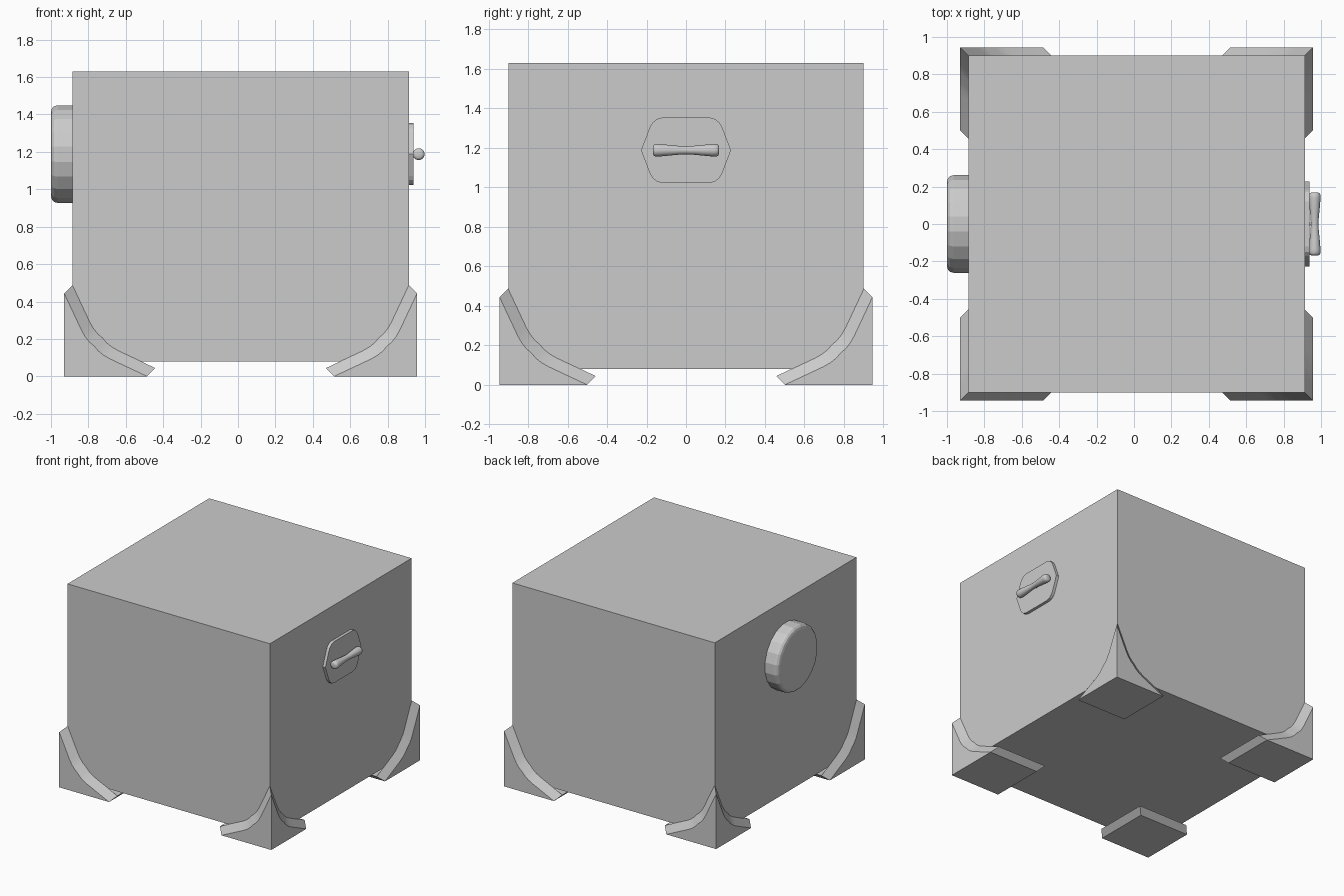
import bpy, bmesh, math
from mathutils import Vector

if "Cube" in bpy.data.objects:
    bpy.data.objects.remove(bpy.data.objects["Cube"])

CX = 0.014          # centre of the box along x
MZ = 1.188          # height of the side fittings

grey = bpy.data.materials.new("light grey")
grey.diffuse_color = (0.6, 0.6, 0.6, 1)
grey.use_nodes = True
grey.node_tree.nodes["Principled BSDF"].inputs["Base Color"].default_value = grey.diffuse_color


def add_object(name, bm, smooth=None):
    bmesh.ops.recalc_face_normals(bm, faces=bm.faces)
    mesh = bpy.data.meshes.new(name)
    bm.to_mesh(mesh)
    bm.free()
    obj = bpy.data.objects.new(name, mesh)
    bpy.context.collection.objects.link(obj)
    mesh.materials.append(grey)
    if smooth:
        bpy.ops.object.select_all(action='DESELECT')
        obj.select_set(True)
        bpy.context.view_layer.objects.active = obj
        bpy.ops.object.shade_smooth_by_angle(angle=math.radians(smooth))
    return obj


def lathe(name, profile, sides, place, smooth=None):
    """Revolve (radius, distance) pairs; place maps (u, v, distance) to a point."""
    bm = bmesh.new()
    rings = [[bm.verts.new(place(r * math.cos((k + 0.5) * math.tau / sides),
                                 r * math.sin((k + 0.5) * math.tau / sides), d))
              for k in range(sides)] for r, d in profile]
    for a, b in zip(rings, rings[1:]):
        for k in range(sides):
            j = (k + 1) % sides
            bm.faces.new((a[k], a[j], b[j], b[k]))
    bm.faces.new(rings[0])
    bm.faces.new(rings[-1])
    return add_object(name, bm, smooth)


# Main box
bm = bmesh.new()
bmesh.ops.create_cube(bm, size=1)
for v in bm.verts:
    v.co = Vector((CX + v.co.x * 1.8, v.co.y * 1.8, 0.855 + v.co.z * 1.55))
add_object("box", bm)

# Corner feet: curved guards on two sides, square pad below, chamfered rim
half = [(0, 0.443), (0.092, 0.247), (0.112, 0.212), (0.136, 0.182)]
curve = half + [(0.161, 0.161)] + [(z, d) for d, z in reversed(half)]
RIM = Vector((0.044, 0.044, 0.044))


def corner_foot(name, sx, sy):
    bm = bmesh.new()

    def face(points):
        bm.faces.new([bm.verts.new((CX + sx * (0.943 - p[0]), sy * (0.944 - p[1]), p[2]))
                      for p in points])

    def band(points):
        for a, b in zip(points, points[1:]):
            face([a, b, b + RIM, a + RIM])

    front = [Vector((d, 0, z)) for d, z in curve]
    side = [Vector((0, d, z)) for d, z in curve]
    corner, inner = Vector((0, 0, 0)), Vector((0.443, 0.443, 0))
    pad = [corner, front[-1], inner, side[-1]]
    face([corner] + front)
    face([corner] + side)
    face(pad)
    face([p + RIM for p in pad])
    band(front + [inner])
    band(side + [inner])
    bmesh.ops.remove_doubles(bm, verts=bm.verts, dist=0.0005)
    add_object(name, bm, 30)


for sx, xname in ((-1, "left"), (1, "right")):
    for sy, yname in ((-1, "front"), (1, "back")):
        corner_foot(f"{yname}_{xname}_foot", sx, sy)

# Round knob on the left side
knob = [(0.264, -0.88), (0.264, -0.965), (0.259, -0.983), (0.247, -0.995), (0.229, -1.0)]
lathe("round_knob", knob, 20, lambda u, v, d: (d, u, MZ + v))

# Handle plate on the right side
quarter = [(0.228, 0), (0.183, 0.117), (0.171, 0.138), (0.15, 0.157), (0.12, 0.166)]
outline = quarter + [(-y, z) for y, z in reversed(quarter)]
outline += [(-y, -z) for y, z in quarter[1:]] + [(y, -z) for y, z in reversed(quarter[1:])]
bm = bmesh.new()
base = bm.faces.new([bm.verts.new((0.91, y, MZ + z)) for y, z in outline])
moved = bmesh.ops.extrude_face_region(bm, geom=[base], use_keep_orig=True)["geom"]
bmesh.ops.translate(bm, vec=(0.027, 0, 0),
                    verts=[g for g in moved if isinstance(g, bmesh.types.BMVert)])
add_object("handle_plate", bm)

# Waisted grip bar and its short stem
end = [(0.018, 0.168), (0.028, 0.163), (0.032, 0.153), (0.032, 0.135), (0.028, 0.09),
       (0.022, 0.03)]
grip = [(r, -d) for r, d in end] + [(0.021, 0)] + list(reversed(end))
lathe("grip_bar", grip, 16, lambda u, v, d: (0.966 + u, d, MZ + v), 50)
lathe("grip_stem", [(0.009, 0.93), (0.009, 0.966)], 8, lambda u, v, d: (d, u, MZ + v), 50)
